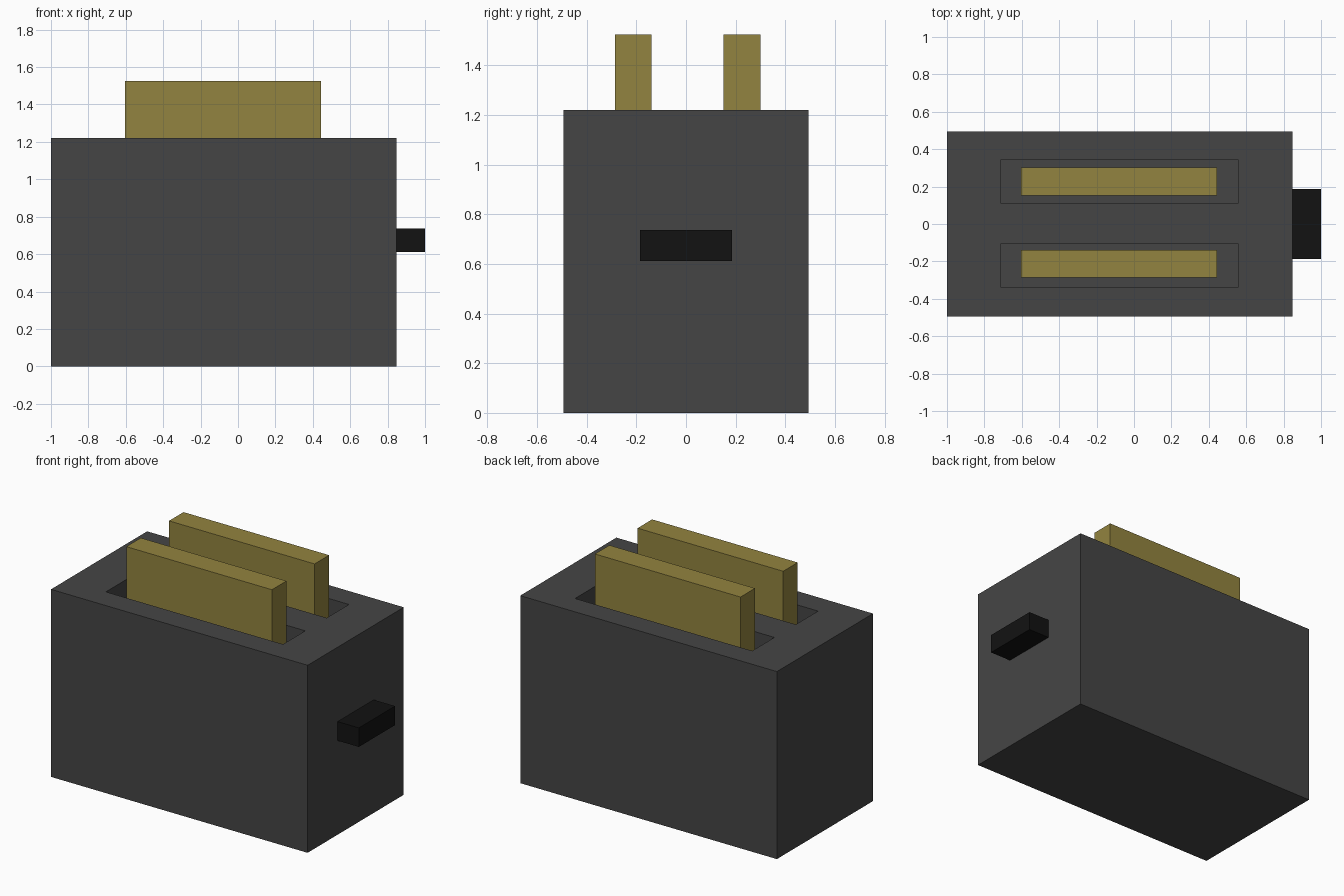
import bpy

if "Cube" in bpy.data.objects:
    bpy.data.objects.remove(bpy.data.objects["Cube"])


def material(name, rgb):
    mat = bpy.data.materials.new(name)
    mat.diffuse_color = (*rgb, 1.0)
    mat.use_nodes = True
    mat.node_tree.nodes["Principled BSDF"].inputs["Base Color"].default_value = mat.diffuse_color
    return mat


def box(name, x, y, z, mat=None):
    """Box from (min, max) ranges on each axis."""
    bpy.ops.mesh.primitive_cube_add(size=1)
    ob = bpy.context.object
    ob.name = name
    spans = (x, y, z)
    for v in ob.data.vertices:
        v.co = [lo if c < 0 else hi for c, (lo, hi) in zip(v.co, spans)]
    if mat:
        ob.data.materials.append(mat)
    return ob


charcoal = material("charcoal", (0.06, 0.06, 0.06))
black = material("black", (0.006, 0.006, 0.006))
crust = material("crust", (0.29, 0.23, 0.05))

TOP, SLOT_FLOOR = 1.22, 0.40

# casing
body = box("toaster_body", (-1.0, 0.847), (-0.494, 0.494), (0, TOP), charcoal)

# bread slots cut into the top, each holding a slice
slots = {"front": ((-0.337, -0.108), (-0.287, -0.138)),
         "back": ((0.112, 0.341), (0.152, 0.301))}
for side, (slot_y, toast_y) in slots.items():
    cutter = box(side + "_slot_cutter", (-0.715, 0.56), slot_y, (SLOT_FLOOR, TOP + 0.2))
    cutter.hide_render = True
    cutter.display_type = 'WIRE'
    cut = body.modifiers.new(side + "_slot", 'BOOLEAN')
    cut.operation = 'DIFFERENCE'
    cut.solver = 'EXACT'
    cut.object = cutter
    box(side + "_toast", (-0.603, 0.445), toast_y, (SLOT_FLOOR + 0.05, 1.525), crust)

# push-down lever
box("lever", (0.84, 1.0), (-0.186, 0.186), (0.612, 0.736), black)
